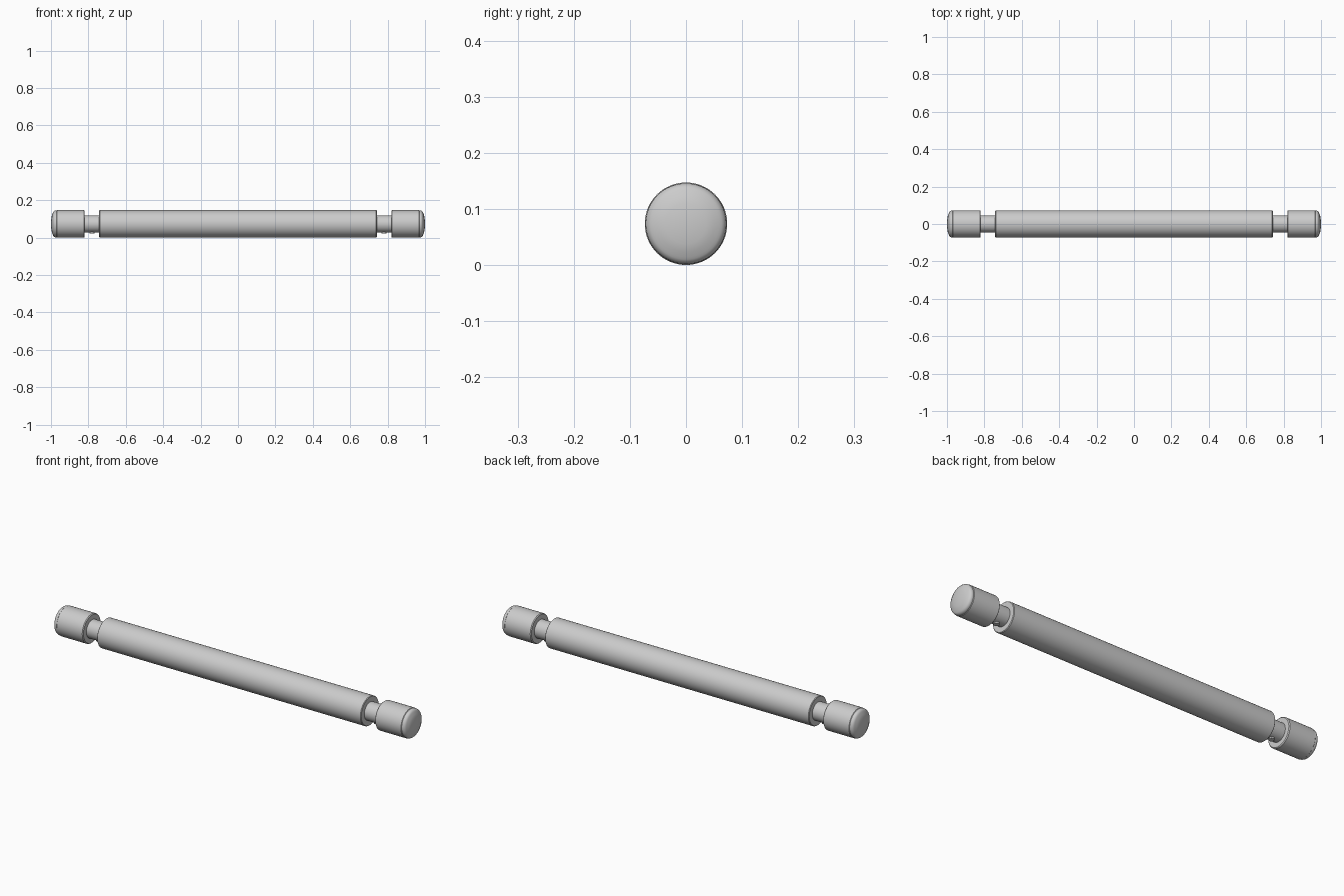
import bpy, bmesh, math
from mathutils import Matrix, Vector

if "Cube" in bpy.data.objects:
    bpy.data.objects.remove(bpy.data.objects["Cube"])

ZC = 0.0735   # height of the bar axis
R = 0.0735    # main radius
SEG = 64


def lathe(name, profile):
    """Revolve (x, radius) points around the x axis."""
    bm = bmesh.new()
    verts = [bm.verts.new((x, 0, r)) for x, r in profile]
    edges = [bm.edges.new(p) for p in zip(verts, verts[1:])]
    bmesh.ops.spin(bm, geom=verts + edges, cent=(0, 0, 0), axis=(1, 0, 0),
                   angle=2 * math.pi, steps=SEG)
    bmesh.ops.remove_doubles(bm, verts=bm.verts, dist=1e-5)
    finish(name, bm, (0, 0, ZC))


def finish(name, bm, loc):
    bmesh.ops.recalc_face_normals(bm, faces=bm.faces)
    mesh = bpy.data.meshes.new(name)
    bm.to_mesh(mesh)
    bm.free()
    ob = bpy.data.objects.new(name, mesh)
    ob.location = loc
    bpy.context.collection.objects.link(ob)
    bpy.ops.object.select_all(action='DESELECT')
    ob.select_set(True)
    bpy.context.view_layer.objects.active = ob
    bpy.ops.object.shade_smooth_by_angle(angle=math.radians(30))


# long central bar
lathe("main_bar", [(-0.742, 0), (-0.742, R - 0.003), (-0.739, R),
                   (0.739, R), (0.742, R - 0.003), (0.742, 0)])

for s, side in ((-1, "left"), (1, "right")):
    # thin neck between bar and end cap
    lathe(side + "_neck", [(s * x, r) for x, r in
                           [(0.74, 0), (0.74, 0.046), (0.825, 0.046), (0.825, 0)]])
    # end sleeve
    lathe(side + "_sleeve", [(s * x, r) for x, r in
                             [(0.82, 0), (0.82, R - 0.004), (0.824, R),
                              (0.967, R), (0.97, R - 0.003), (0.97, 0)]])
    # domed end plug with rounded rim
    rim = [(0.974 + 0.016 * math.sin(a), 0.055 + 0.017 * math.cos(a))
           for a in [math.radians(d) for d in range(0, 76, 15)]]
    dome = [(0.994, 0.05), (0.997, 0.036), (0.999, 0.02), (1.0, 0)]
    lathe(side + "_end_plug", [(s * x, r) for x, r in
                               [(0.968, 0), (0.968, 0.071)] + rim + dome])
    # small peg under the neck
    bm = bmesh.new()
    bmesh.ops.create_cone(bm, cap_ends=True, segments=24, radius1=0.014,
                          radius2=0.014, depth=0.02)
    finish(side + "_neck_peg", bm, (s * 0.78, 0, 0.032))
